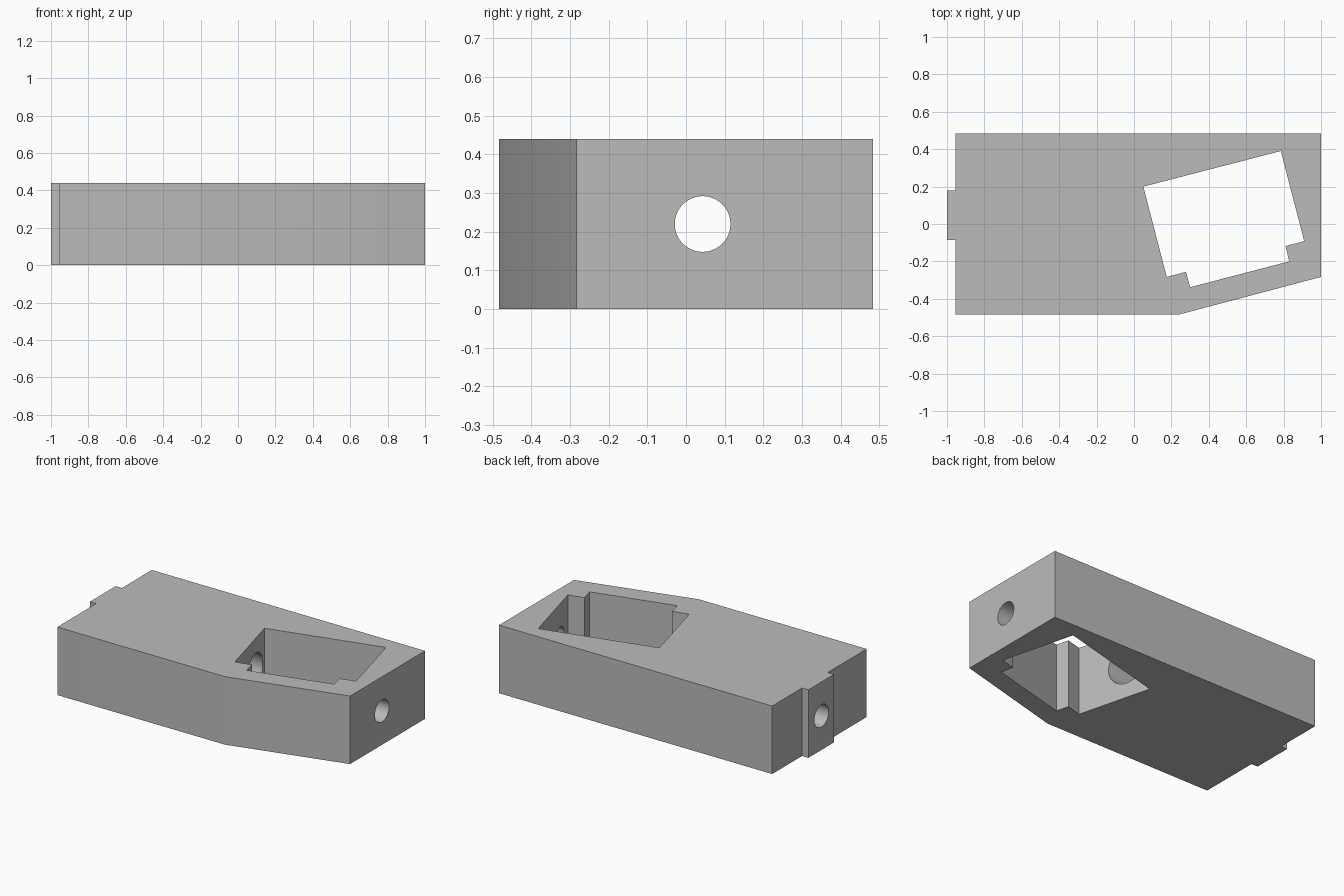
import bpy, bmesh, math
from mathutils import Matrix

if "Cube" in bpy.data.objects:
    bpy.data.objects.remove(bpy.data.objects["Cube"], do_unlink=True)

HEIGHT = 0.44
BORE_Y, BORE_Z = 0.043, 0.22

grey = bpy.data.materials.new("plain grey")
grey.use_nodes = True
colour = (0.5, 0.5, 0.5, 1)
grey.diffuse_color = colour
grey.node_tree.nodes["Principled BSDF"].inputs["Base Color"].default_value = colour


def finish(name, bm):
    bmesh.ops.recalc_face_normals(bm, faces=bm.faces)
    mesh = bpy.data.meshes.new(name)
    bm.to_mesh(mesh)
    bm.free()
    mesh.materials.append(grey)
    obj = bpy.data.objects.new(name, mesh)
    bpy.context.collection.objects.link(obj)
    return obj


def prism(name, outline, z0, z1):
    """Extrude a flat outline upward."""
    bm = bmesh.new()
    face = bm.faces.new([bm.verts.new((x, y, z0)) for x, y in outline])
    top = bmesh.ops.extrude_face_region(bm, geom=[face])["geom"]
    verts = [v for v in top if isinstance(v, bmesh.types.BMVert)]
    bmesh.ops.translate(bm, verts=verts, vec=(0, 0, z1 - z0))
    return finish(name, bm)


def rod(name, x0, x1, radius):
    """Cylinder lying along x on the bore axis."""
    bm = bmesh.new()
    place = Matrix.Translation(((x0 + x1) / 2, BORE_Y, BORE_Z)) @ Matrix.Rotation(math.pi / 2, 4, "Y")
    bmesh.ops.create_cone(bm, cap_ends=True, segments=64, radius1=radius,
                          radius2=radius, depth=x1 - x0, matrix=place)
    return finish(name, bm)


def cut(target, cutter):
    cutter.hide_render = True
    mod = target.modifiers.new("cut", "BOOLEAN")
    mod.operation = "DIFFERENCE"
    mod.solver = "EXACT"
    mod.object = cutter
    bpy.context.view_layer.objects.active = target
    bpy.ops.object.modifier_apply(modifier=mod.name)
    bpy.data.objects.remove(cutter, do_unlink=True)


# Block with a tapered front corner and a locating tab on one end
block = prism("housing_block", [
    (-0.955, -0.483), (0.245, -0.483), (1, -0.283), (1, 0.483), (-0.955, 0.483),
    (-0.955, 0.178), (-1, 0.178), (-1, -0.085), (-0.955, -0.085)], 0, HEIGHT)

# Slanted through pocket with stepped corners
cut(block, prism("pocket_cutter", [
    (0.05, 0.2), (0.785, 0.39), (0.91, -0.092), (0.81, -0.118),
    (0.83, -0.2), (0.3, -0.338), (0.278, -0.256), (0.175, -0.283)], -0.1, HEIGHT + 0.1))

# Wider bore opening into the pocket, then the slim bore end to end
cut(block, rod("wide_bore_cutter", -0.75, 0.3, 0.125))
cut(block, rod("slim_bore_cutter", -1.1, 1.1, 0.072))

# Smooth bores and shallow bend, sharp corners
bpy.ops.object.select_all(action="DESELECT")
block.select_set(True)
bpy.context.view_layer.objects.active = block
bpy.ops.object.shade_smooth_by_angle(angle=math.radians(30))
